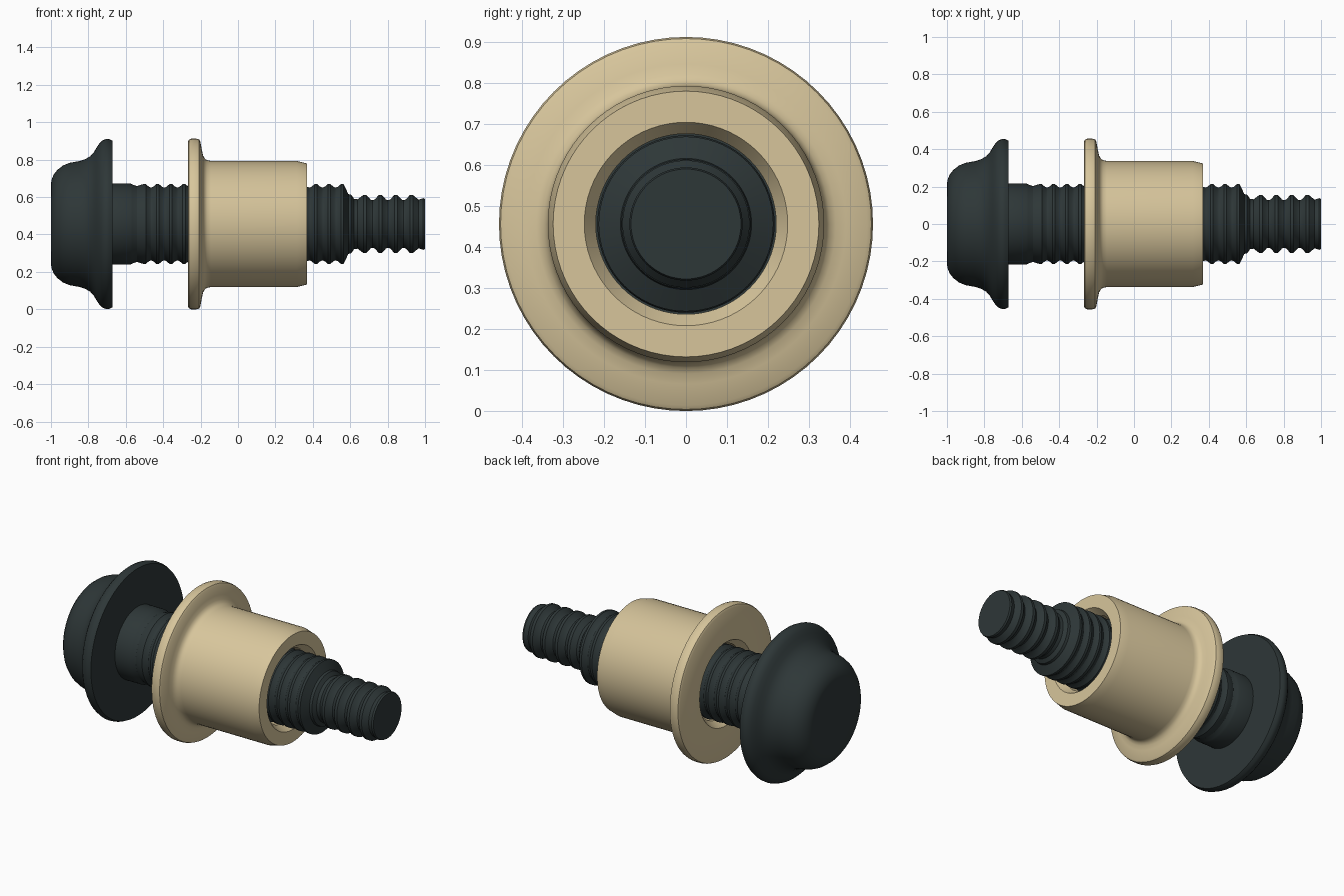
import bpy, bmesh, math

if "Cube" in bpy.data.objects:
    bpy.data.objects.remove(bpy.data.objects["Cube"])

CZ = 0.456      # height of the common axis
SEG = 72

def material(name, rgb):
    m = bpy.data.materials.new(name)
    m.diffuse_color = (*rgb, 1)
    m.use_nodes = True
    m.node_tree.nodes["Principled BSDF"].inputs["Base Color"].default_value = m.diffuse_color
    return m

def lathe(name, profile, mat, closed=False):
    """Revolve (x, radius) points around the horizontal x axis."""
    bm = bmesh.new()
    rings = []
    for x, r in profile:
        if r == 0:
            rings.append([bm.verts.new((x, 0, 0))] * SEG)
        else:
            rings.append([bm.verts.new((x, r * math.cos(2 * math.pi * i / SEG),
                                        r * math.sin(2 * math.pi * i / SEG)))
                          for i in range(SEG)])
    pairs = list(zip(rings, rings[1:]))
    if closed:
        pairs.append((rings[-1], rings[0]))
    for a, b in pairs:
        for i in range(SEG):
            j = (i + 1) % SEG
            bm.faces.new(list(dict.fromkeys((a[i], a[j], b[j], b[i]))))
    bmesh.ops.recalc_face_normals(bm, faces=bm.faces)
    me = bpy.data.meshes.new(name)
    bm.to_mesh(me)
    bm.free()
    ob = bpy.data.objects.new(name, me)
    ob.location.z = CZ
    me.materials.append(mat)
    bpy.context.collection.objects.link(ob)
    bpy.context.view_layer.objects.active = ob
    ob.select_set(True)
    bpy.ops.object.shade_smooth_by_angle(angle=math.radians(30))
    ob.select_set(False)
    return ob

def grooves(first, pitch, count, crest, root):
    """Ring grooves: a narrow crest followed by a rounded valley."""
    pts = []
    for k in range(count):
        x = first + k * pitch
        pts += [(x - 0.10 * pitch, crest), (x + 0.10 * pitch, crest),
                (x + 0.36 * pitch, root + 0.15 * (crest - root)),
                (x + 0.50 * pitch, root),
                (x + 0.64 * pitch, root + 0.15 * (crest - root))]
    return pts[:-3]

dark = material("dark slate", (0.027, 0.038, 0.039))
tan = material("sand", (0.68, 0.56, 0.33))

# pin: domed head, plain shank, locking grooves, thinner pull grooves
head = [(-1, 0), (-1, 0.215), (-0.997, 0.235), (-0.985, 0.265), (-0.965, 0.29),
        (-0.935, 0.313), (-0.90, 0.327), (-0.85, 0.336), (-0.82, 0.345),
        (-0.79, 0.362), (-0.77, 0.385), (-0.755, 0.41), (-0.74, 0.432),
        (-0.725, 0.447), (-0.705, 0.455), (-0.69, 0.454), (-0.672, 0.446)]
shank = [(-0.672, 0.216), (-0.575, 0.216), (-0.565, 0.211), (-0.54, 0.203)]
pin = head + shank + grooves(-0.50, 0.0705, 16, 0.213, 0.195)
pin += [(0.578, 0.185), (0.59, 0.16), (0.605, 0.157), (0.62, 0.135), (0.64, 0.132)]
pin += grooves(0.678, 0.083, 4, 0.155, 0.127)
pin += [(0.965, 0.13), (0.99, 0.138), (1, 0.134), (1, 0)]
lathe("grooved_pin", pin, dark)

# collar: flange, fillet, sleeve and bore with countersunk ends
lathe("flanged_collar", [
    (-0.268, 0.252), (-0.268, 0.440), (-0.262, 0.451), (-0.25, 0.456),
    (-0.222, 0.456), (-0.208, 0.452), (-0.202, 0.442),
    (-0.192, 0.39), (-0.186, 0.365), (-0.178, 0.35), (-0.165, 0.341),
    (-0.145, 0.337), (0.315, 0.337), (0.368, 0.324),
    (0.368, 0.248), (0.325, 0.220), (-0.225, 0.220)], tan, closed=True)
